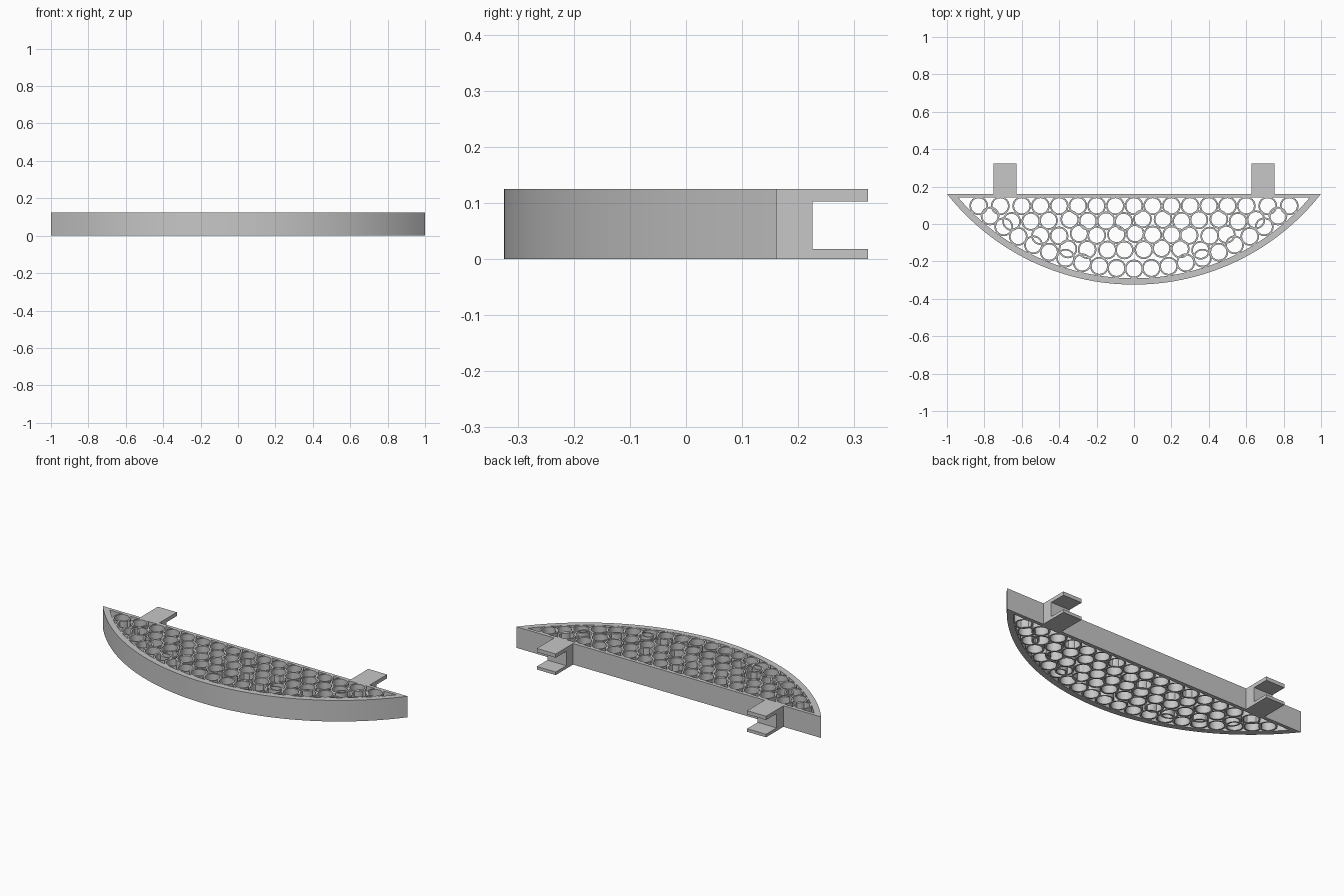
import bpy, bmesh, math, random

cube = bpy.data.objects.get("Cube")
if cube:
    bpy.data.objects.remove(cube, do_unlink=True)

random.seed(4)
HEIGHT = 0.125
BACK, FRONT = 0.161, -0.324
SAG = BACK - FRONT
R = (1 + SAG * SAG) / (2 * SAG)     # radius of the curved front
CY = FRONT + R                      # centre of that curve
RING_R, RING_WALL = 0.05, 0.009

grey = bpy.data.materials.new("plain grey")
grey.use_nodes = True
colour = (0.57, 0.57, 0.57, 1)
grey.diffuse_color = colour
grey.node_tree.nodes["Principled BSDF"].inputs["Base Color"].default_value = colour


def make_object(name, bm, smooth=False):
    bmesh.ops.recalc_face_normals(bm, faces=bm.faces)
    mesh = bpy.data.meshes.new(name)
    bm.to_mesh(mesh)
    bm.free()
    obj = bpy.data.objects.new(name, mesh)
    bpy.context.collection.objects.link(obj)
    mesh.materials.append(grey)
    if smooth:
        bpy.ops.object.select_all(action='DESELECT')
        obj.select_set(True)
        bpy.context.view_layer.objects.active = obj
        bpy.ops.object.shade_smooth_by_angle(angle=math.radians(30))


def bridge(bm, a, b):
    """Join two matching closed loops of vertices with quads."""
    for i in range(len(a)):
        j = (i + 1) % len(a)
        bm.faces.new((a[i], a[j], b[j], b[i]))


def add_wall(bm, outer, inner, top):
    """Closed band between two matching outlines, standing on the ground."""
    loops = [[bm.verts.new((x, y, z)) for x, y in pts]
             for pts, z in ((outer, 0), (outer, top), (inner, top), (inner, 0))]
    for a, b in zip(loops, loops[1:] + loops[:1]):
        bridge(bm, a, b)


def segment_outline(radius, back, steps=64):
    """Arc from the right tip to the left tip; the chord closes the outline."""
    half = math.acos((CY - back) / radius)
    angles = [half * (2 * i / steps - 1) for i in range(steps + 1)]
    return [(radius * math.sin(a), CY - radius * math.cos(a)) for a in angles]


def circle(x, y, radius, steps=24):
    return [(x + radius * math.cos(math.tau * i / steps),
             y + radius * math.sin(math.tau * i / steps)) for i in range(steps)]


# Bow-shaped frame
bm = bmesh.new()
add_wall(bm, segment_outline(R, BACK), segment_outline(R - 0.034, BACK - 0.02), HEIGHT)
make_object("frame", bm, True)

# Ring centres: a straight back row, a row along the curve, and packed rows between
centres = [(0.1 * i, 0.097) for i in range(-6, 7)]
centres += [(s * x, 0.097) for s in (-1, 1) for x in (0.715, 0.83)]
curve_r = R - 0.084
for i in range(-9, 10):
    a = i * 0.093 / curve_r
    centres.append((curve_r * math.sin(a), CY - curve_r * math.cos(a)))
for row in range(1, 4):
    y = 0.097 - row * 0.077
    for i in range(-8, 8):
        x = 0.1 * i + 0.05 * (row % 2)
        if math.hypot(x, y - CY) < curve_r - 0.03:
            centres.append((x + random.uniform(-0.008, 0.008),
                            y + random.uniform(-0.008, 0.008)))

# Honeycomb of thin tubes, as tall as the frame
bm = bmesh.new()
for x, y in centres:
    add_wall(bm, circle(x, y, RING_R), circle(x, y, RING_R - RING_WALL), HEIGHT)
make_object("ring_grid", bm, True)

# Forked clips on the back
TIP = -FRONT
profile = [(BACK - 0.01, 0), (TIP, 0), (TIP, 0.018), (0.225, 0.018),
           (0.225, 0.103), (TIP, 0.103), (TIP, HEIGHT), (BACK - 0.01, HEIGHT)]
for name, x in (("left_clip", 0.69), ("right_clip", -0.69)):
    bm = bmesh.new()
    ends = [[bm.verts.new((x + dx, y, z)) for y, z in profile] for dx in (-0.062, 0.062)]
    bridge(bm, *ends)
    for end in ends:
        bm.faces.new(end)
    make_object(name, bm)
